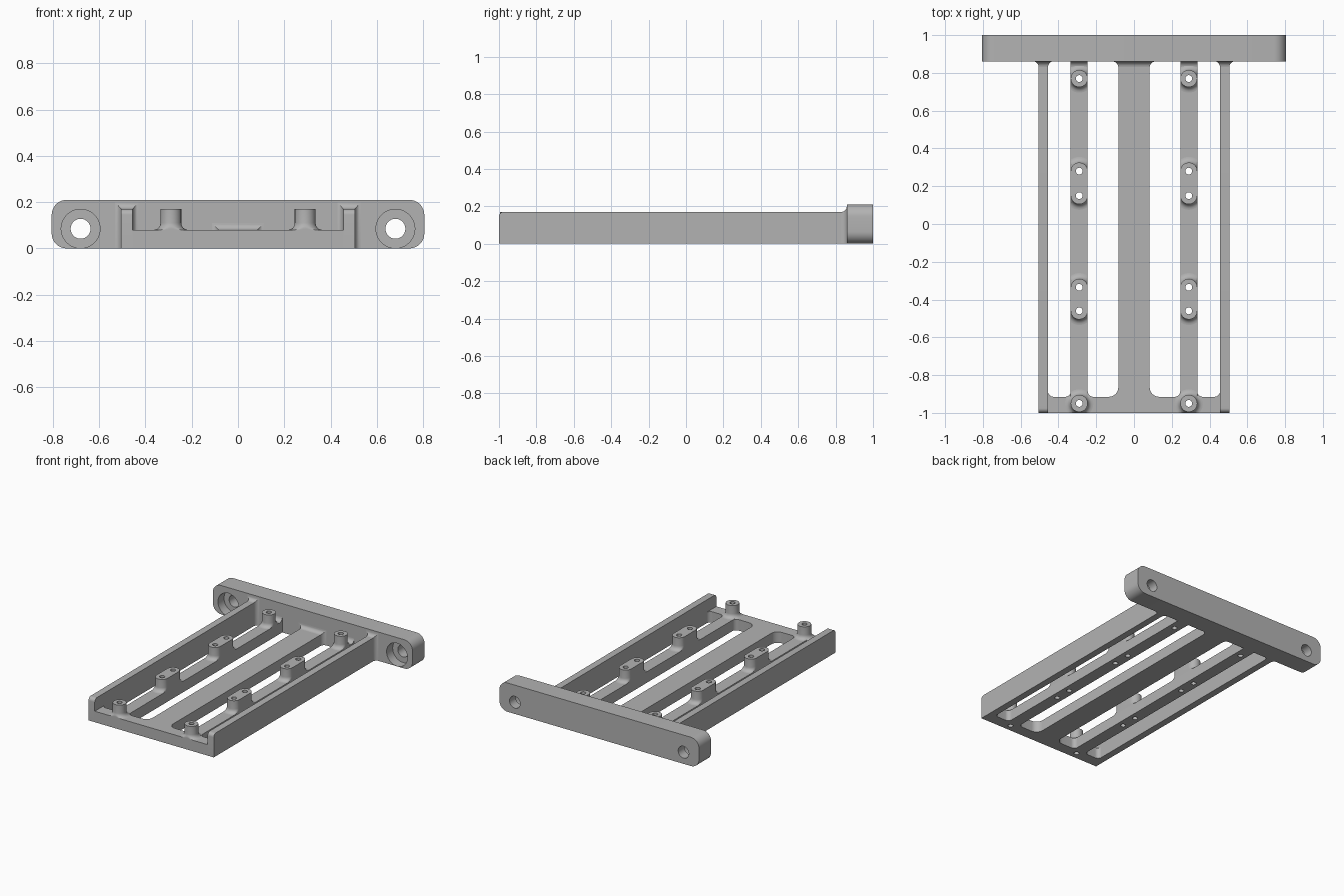
import bpy, bmesh, math
from mathutils import Vector

cube = bpy.data.objects.get("Cube")
if cube:
    bpy.data.objects.remove(cube, do_unlink=True)

grey = bpy.data.materials.new("plain grey")
grey.use_nodes = True
COLOUR = (0.45, 0.45, 0.45, 1)
grey.diffuse_color = COLOUR
bsdf = next(n for n in grey.node_tree.nodes if n.type == 'BSDF_PRINCIPLED')
bsdf.inputs["Base Color"].default_value = COLOUR

# Main sizes
FRONT, PLATE, BACK = -1.0, 0.86, 1.0
FLOOR, TOP, PLATE_TOP = 0.08, 0.17, 0.21
WALL_IN, WALL_OUT = 0.455, 0.505
RAIL_X, RAIL_HALF = 0.29, 0.045
CROSSBAR = -0.915
FILLET = 0.03


def loft(name, rings):
    """Closed solid through matching rings of points."""
    bm = bmesh.new()
    loops = [[bm.verts.new(p) for p in ring] for ring in rings]
    n = len(loops[0])
    for a, b in zip(loops, loops[1:]):
        for i in range(n):
            j = (i + 1) % n
            bm.faces.new((a[i], a[j], b[j], b[i]))
    bm.faces.new(loops[0])
    bm.faces.new(loops[-1])
    bmesh.ops.remove_doubles(bm, verts=bm.verts, dist=1e-5)
    bmesh.ops.recalc_face_normals(bm, faces=bm.faces)
    mesh = bpy.data.meshes.new(name)
    bm.to_mesh(mesh)
    bm.free()
    mesh.materials.append(grey)
    ob = bpy.data.objects.new(name, mesh)
    bpy.context.collection.objects.link(ob)
    return ob


def prism(name, pts, axis, lo, hi):
    """Extrude a 2D outline along x, y or z."""
    place = {'x': lambda a, b, t: (t, a, b),
             'y': lambda a, b, t: (a, t, b),
             'z': lambda a, b, t: (a, b, t)}[axis]
    return loft(name, [[place(a, b, t) for a, b in pts] for t in (lo, hi)])


def rounded(x0, y0, x1, y1, radii):
    """Rectangle outline with a radius per corner, from lower left, turning left."""
    corners = ((x0, y0, 1, 1), (x1, y0, -1, 1), (x1, y1, -1, -1), (x0, y1, 1, -1))
    pts = []
    for k, ((x, y, sx, sy), r) in enumerate(zip(corners, radii)):
        if r == 0:
            pts.append((x, y))
            continue
        for i in range(9):
            a = math.pi * (1 + k / 2 + i / 16)
            pts.append((x + sx * r + r * math.cos(a), y + sy * r + r * math.sin(a)))
    return pts


def circle(x, y, r, n=40):
    return [(x + r * math.cos(i * math.tau / n), y + r * math.sin(i * math.tau / n))
            for i in range(n)]


def cut(ob, cutters):
    """Subtract the cutters from a part and bake the result."""
    for c in cutters:
        m = ob.modifiers.new("cut", 'BOOLEAN')
        m.operation, m.solver, m.object = 'DIFFERENCE', 'EXACT', c
    bpy.context.view_layer.update()
    graph = bpy.context.evaluated_depsgraph_get()
    mesh = bpy.data.meshes.new_from_object(ob.evaluated_get(graph))
    ob.modifiers.clear()
    ob.data = mesh
    for c in cutters:
        bpy.data.objects.remove(c, do_unlink=True)


def curve_steps(n=6):
    """Fillet samples: (distance from the surface, outward growth)."""
    for i in range(n + 1):
        a = i / n * math.pi / 2
        yield FILLET * (1 - math.sin(a)), FILLET * (1 - math.cos(a))


parts = []

# Mounting plate with counterbored bolt holes
plate = prism("mounting_plate", rounded(-0.805, 0, 0.805, PLATE_TOP, [0.065] * 4),
              'y', PLATE, BACK)
tools = []
for s in (-1, 1):
    tools.append(prism("bolt_cutter", circle(s * 0.68, 0.085, 0.043), 'y', 0.8, 1.1))
    tools.append(prism("counterbore_cutter", circle(s * 0.68, 0.085, 0.084), 'y', 0.8, 0.93))
cut(plate, tools)
parts.append(plate)

# Standoff positions: (first y, last y) of each raised pad
PADS = ((0.77, 0.77), (0.15, 0.28), (-0.46, -0.335), (-0.95, -0.95))


def screw_cutters(s, pads):
    ys = sorted({y for pad in pads for y in pad})
    return [prism("screw_cutter", circle(s * RAIL_X, y, 0.018, 24), 'z', -0.1, 0.3)
            for y in ys]


# Slotted floor
floor = prism("slotted_floor", rounded(-WALL_IN, FRONT, WALL_IN, PLATE + 0.01, [0] * 4),
              'z', 0, FLOOR)
tools = []
for s in (-1, 1):
    for lo, hi, r_in, r_out in ((0.083, RAIL_X - RAIL_HALF, 0.05, 0.03),
                                (RAIL_X + RAIL_HALF, WALL_IN + 0.0005, 0.03, 0.03)):
        x0, x1 = sorted((s * lo, s * hi))
        left, right = (r_in, r_out) if s > 0 else (r_out, r_in)
        tools.append(prism("slot_cutter", rounded(x0, CROSSBAR, x1, 0.9, (left, right, 0, 0)),
                           'z', -0.1, 0.3))
    tools += screw_cutters(s, PADS)
cut(floor, tools)
parts.append(floor)


def pad(name, s, y0, y1):
    """Round-ended standoff pad with a concave foot, kept within its rail."""
    def ring(z, grow):
        pts = []
        r = RAIL_HALF + grow
        for end, start in ((y1, 0), (y0, math.pi)):
            for i in range(21):
                a = start + i * math.pi / 20
                x, y = r * math.cos(a), max(FRONT, end + r * math.sin(a))
                if y > CROSSBAR:
                    x = max(-RAIL_HALF, min(RAIL_HALF, x))
                pts.append((s * RAIL_X + x, min(y, PLATE), z))
        return pts
    rings = [ring(TOP, 0)]
    rings += [ring(FLOOR + d, g) for d, g in curve_steps()]
    rings.append(ring(FLOOR - 0.002, FILLET))
    return loft(name, rings)


def collar(name, x0, x1, top, side):
    """Concave flare where a bar meets the mounting plate."""
    rings = []
    for d, g in curve_steps():
        a, b, t = x0 - side * g, x1 + side * g, top + g
        rings.append([(a, PLATE - d, 0), (b, PLATE - d, 0), (b, PLATE - d, t), (a, PLATE - d, t)])
    return loft(name, rings)


parts.append(collar("centre_bar_flare", -0.083, 0.083, FLOOR, 1))
for s, side in ((-1, "right"), (1, "left")):
    # Side wall with a softened front top corner
    x0, x1 = sorted((s * WALL_IN, s * WALL_OUT))
    parts.append(prism(side + "_side_wall",
                       rounded(FRONT, 0, PLATE + 0.01, TOP, (0, 0, 0, 0.025)), 'x', x0, x1))
    parts.append(collar(side + "_wall_flare", x0, x1, TOP, 0.85))
    parts.append(collar(side + "_rail_flare", s * RAIL_X - RAIL_HALF,
                        s * RAIL_X + RAIL_HALF, FLOOR, 0))
    # Standoff pads
    for i, p in enumerate(PADS):
        ob = pad(f"{side}_standoff_{i + 1}", s, *p)
        cut(ob, screw_cutters(s, [p]))
        parts.append(ob)

# Smooth rounded surfaces, keep edges crisp
bpy.ops.object.select_all(action='DESELECT')
for ob in parts:
    ob.select_set(True)
bpy.context.view_layer.objects.active = parts[0]
bpy.ops.object.shade_smooth_by_angle(angle=math.radians(30))
